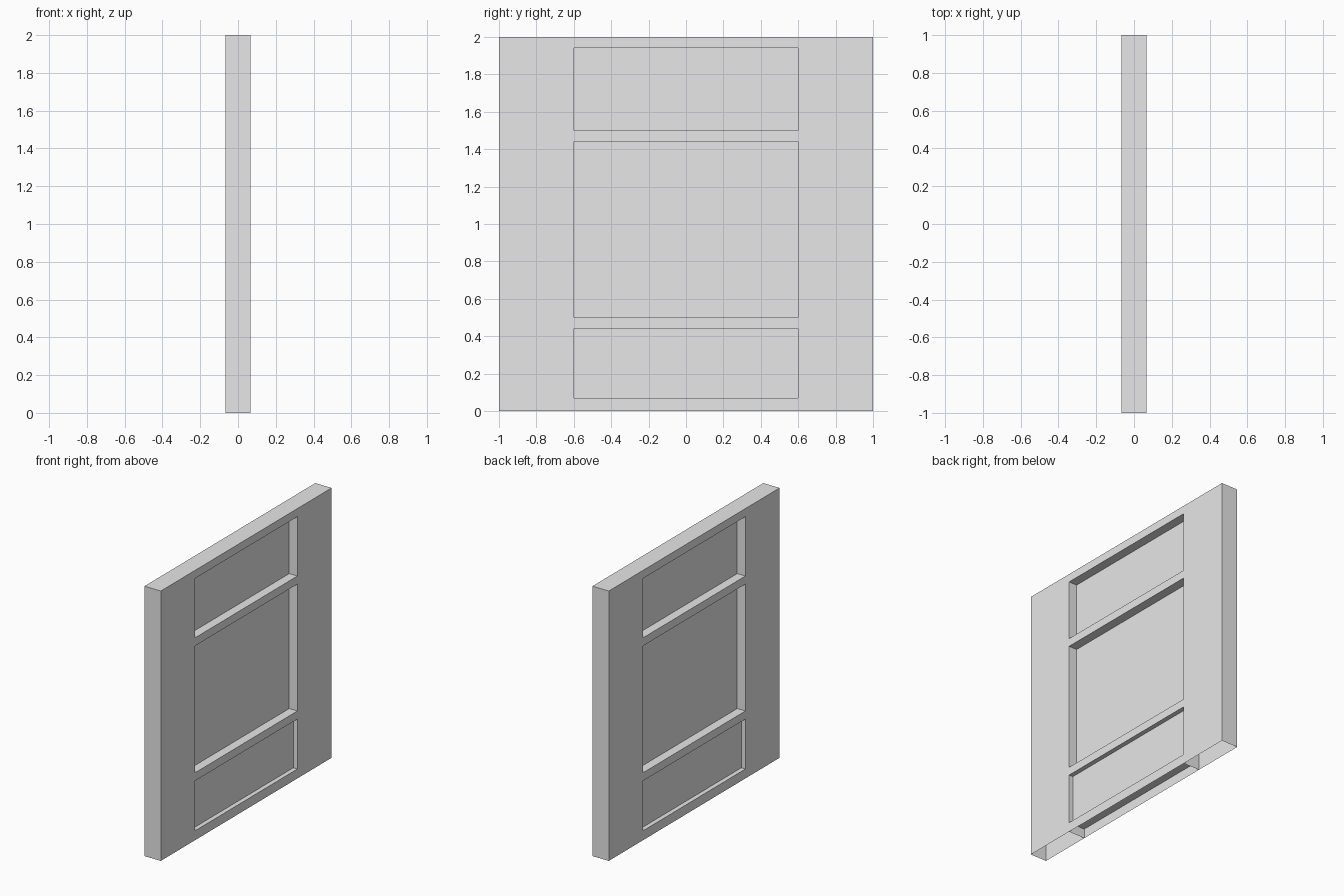
import bpy
import bmesh

cube = bpy.data.objects.get("Cube")
if cube:
    bpy.data.objects.remove(cube, do_unlink=True)

T = 0.067                      # half thickness of the door
W = 1.0                        # half width
P = 0.6                        # half width of the recessed panels
PANELS = {                     # bottom, top, half thickness
    "lower_panel": (0.07, 0.44, T / 2),
    "middle_panel": (0.50, 1.44, 0),
    "upper_panel": (1.50, 1.94, 0),
}
LEVELS = [0] + [z for p in PANELS.values() for z in p[:2]] + [2]

grey = bpy.data.materials.new("plain grey")
grey.use_nodes = True
grey.diffuse_color = (0.8, 0.8, 0.8, 1)
grey.node_tree.nodes["Principled BSDF"].inputs["Base Color"].default_value = (0.8, 0.8, 0.8, 1)


def quad(bm, axis, at, a, b):
    """Axis-aligned rectangle; a and b are its ranges on the other two axes."""
    corners = [(a[0], b[0]), (a[1], b[0]), (a[1], b[1]), (a[0], b[1])]
    verts = []
    for c in corners:
        co = list(c)
        co.insert(axis, at)
        verts.append(bm.verts.new(co))
    return bm.faces.new(verts)


def finish(bm, name):
    bmesh.ops.remove_doubles(bm, verts=bm.verts, dist=0.0001)
    bmesh.ops.recalc_face_normals(bm, faces=bm.faces)
    mesh = bpy.data.meshes.new(name)
    bm.to_mesh(mesh)
    bm.free()
    mesh.materials.append(grey)
    obj = bpy.data.objects.new(name, mesh)
    bpy.context.collection.objects.link(obj)
    return obj


# Outer shell: stiles and rails on both broad sides, closed top and ends, open bottom
bm = bmesh.new()
bays = [(-W, -P), (-P, P), (P, W)]
for i, rows in enumerate(zip(LEVELS, LEVELS[1:])):
    for k, bay in enumerate(bays):
        if k == 1 and i % 2:
            continue           # panel opening
        for x in (-T, T):
            quad(bm, 0, x, bay, rows)
    for y in (-W, W):
        quad(bm, 1, y, (-T, T), rows)
for bay in bays:
    quad(bm, 2, 2, (-T, T), bay)
finish(bm, "door_frame")

# Inner cheeks of the stiles, running the full height
for side, y in (("left", P), ("right", -P)):
    bm = bmesh.new()
    quad(bm, 1, y, (-T, T), (0, 2))
    finish(bm, side + "_stile_cheek")

# Rail edges above and below each opening
bm = bmesh.new()
for z in LEVELS[1:-1]:
    quad(bm, 2, z, (-T, T), (-P, P))
finish(bm, "rail_edges")

# Recessed panels, set back equally from both sides
for name, (z0, z1, half) in PANELS.items():
    bm = bmesh.new()
    for x in sorted({-half, half}):
        face = quad(bm, 0, x, (-P, P), (z0, z1))
    finish(bm, name)

# Point each panel sheet outward
for name in PANELS:
    mesh = bpy.data.objects[name].data
    bm = bmesh.new()
    bm.from_mesh(mesh)
    for f in bm.faces:
        if f.normal.x * f.calc_center_median().x < 0:
            f.normal_flip()
    bm.to_mesh(mesh)
    bm.free()
